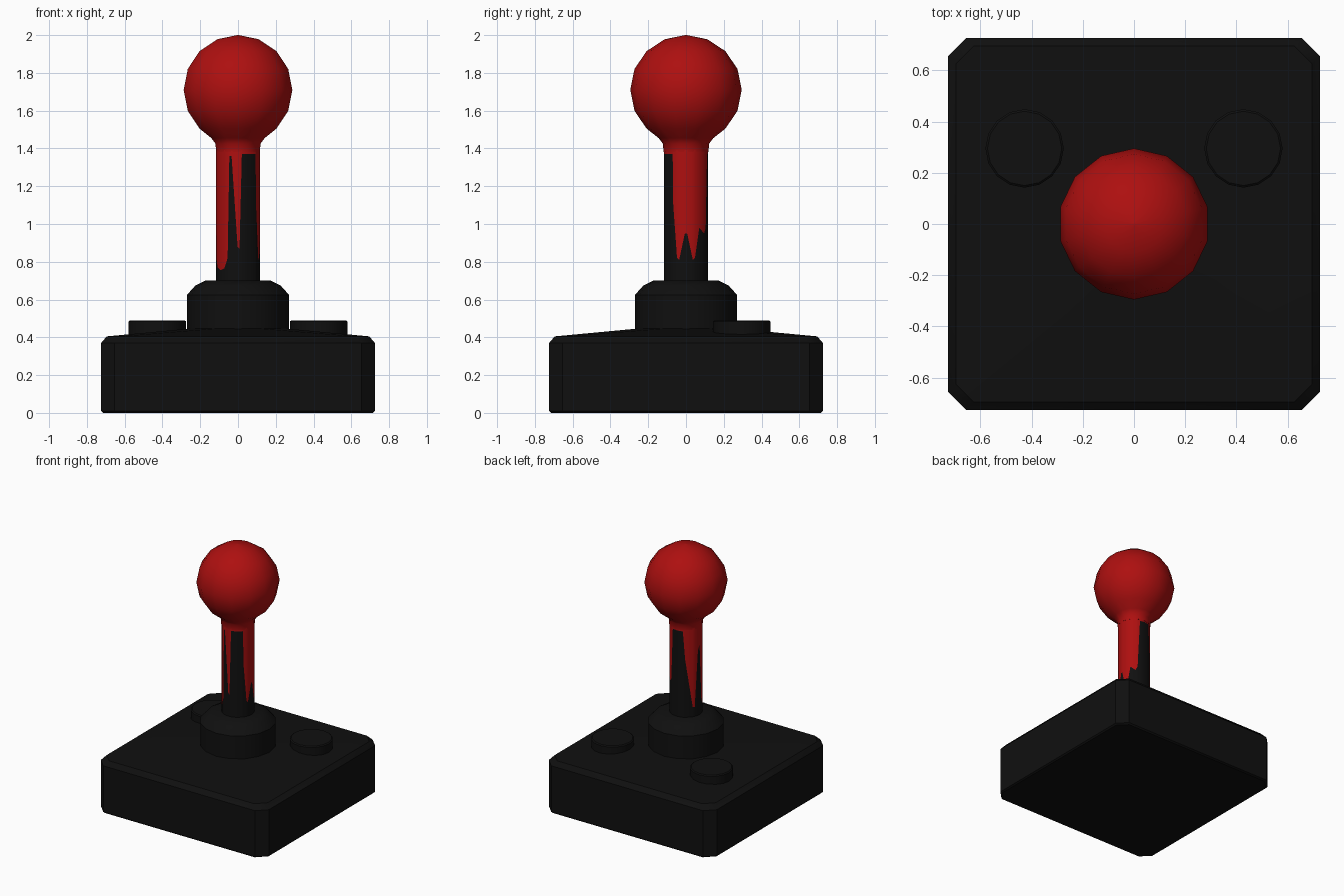
import bpy, bmesh
from math import sin, cos, pi, radians

if "Cube" in bpy.data.objects:
    bpy.data.objects.remove(bpy.data.objects["Cube"], do_unlink=True)


def make_material(name, color, roughness):
    mat = bpy.data.materials.new(name)
    mat.use_nodes = True
    mat.diffuse_color = color
    shader = mat.node_tree.nodes["Principled BSDF"]
    shader.inputs["Base Color"].default_value = color
    shader.inputs["Roughness"].default_value = roughness
    return mat


BLACK = make_material("black plastic", (0.005, 0.005, 0.005, 1), 0.5)
RED = make_material("glossy red", (0.42, 0.005, 0.005, 1), 0.5)


def loft(name, loops, mats, angle=35, mat_rule=None, cap=True):
    """Skin a stack of equal-length point loops, bottom to top."""
    bm = bmesh.new()
    rings = [[bm.verts.new(p) for p in loop] for loop in loops]
    n = len(rings[0])
    for level, (low, high) in enumerate(zip(rings, rings[1:])):
        for i in range(n):
            j = (i + 1) % n
            face = bm.faces.new((low[i], low[j], high[j], high[i]))
            face.material_index = mat_rule(level) if mat_rule else 0
    if cap:
        bm.faces.new(rings[0][::-1])
        bm.faces.new(rings[-1])
    for face in bm.faces:
        face.smooth = True
    mesh = bpy.data.meshes.new(name)
    bm.to_mesh(mesh)
    bm.free()
    for mat in mats:
        mesh.materials.append(mat)
    mesh.set_sharp_from_angle(angle=radians(angle))
    obj = bpy.data.objects.new(name, mesh)
    bpy.context.collection.objects.link(obj)
    return obj


def circle(radius, z, sides, turn=0.0):
    return [(radius * cos(turn + 2 * pi * i / sides),
             radius * sin(turn + 2 * pi * i / sides), z) for i in range(sides)]


def cut_square(half, cut, z):
    """Square outline with its four corners cut off."""
    a = half - cut
    return [(half, -a, z), (half, a, z), (a, half, z), (-a, half, z),
            (-half, a, z), (-half, -a, z), (-a, -half, z), (a, -half, z)]


# Base: box with cut corners and a gently raised top
loft("base", [cut_square(0.715, 0.07, 0), cut_square(0.725, 0.07, 0.01),
              cut_square(0.725, 0.07, 0.37), cut_square(0.695, 0.07, 0.405),
              cut_square(0.25, 0.14, 0.447)], [BLACK])

# Collar around the foot of the stick
loft("collar", [circle(r, z, 16) for r, z in
                ((0.27, 0.4), (0.27, 0.625), (0.225, 0.675), (0.175, 0.7))],
     [BLACK])

# Two fire buttons
for side, label in ((1, "left"), (-1, "right")):
    button = loft(label + "_button", [circle(r, z, 16) for r, z in
                  ((0.153, 0.38), (0.153, 0.483), (0.145, 0.49))], [BLACK])
    button.location = (side * 0.427, 0.295, 0)

# Stick: each column is split where the red drip ends (degrees, height)
drip_edge = [(-180, 1.25), (-168, 0.82), (-157, 0.77), (-143, 0.755),
             (-128, 0.765), (-118, 0.82), (-113, 1.36), (-107, 1.36),
             (-91, 0.88), (-86, 0.87), (-80, 1.37), (-60, 1.37), (-37, 1.37),
             (-36, 1.12), (-24, 0.82), (-18, 0.81), (-3, 0.95), (3, 0.95),
             (18, 0.81), (24, 0.82), (37, 0.98), (55, 0.95), (63, 0.98),
             (72, 1.37), (93, 1.37), (114, 1.37), (122, 1.15), (149, 0.775),
             (157, 0.775), (171, 1.2)]


def stick_ring(height=None):
    return [(0.117 * cos(radians(a)), 0.117 * sin(radians(a)),
             z if height is None else height) for a, z in drip_edge]


loft("stick", [stick_ring(0.65), stick_ring(), stick_ring(1.42)],
     [BLACK, RED], mat_rule=lambda level: level, cap=False)

# Ball knob with a short flared neck
profile = [(0.119, 1.38), (0.122, 1.425), (0.145, 1.455)]
profile += [(0.295 * cos(radians(a)), 1.71 + 0.29 * sin(radians(a)))
            for a in (-45, -22.5, 0, 22.5, 45, 67.5, 89)]
loft("ball_knob", [circle(r, z, 14, pi / 2) for r, z in profile], [RED], angle=60)
